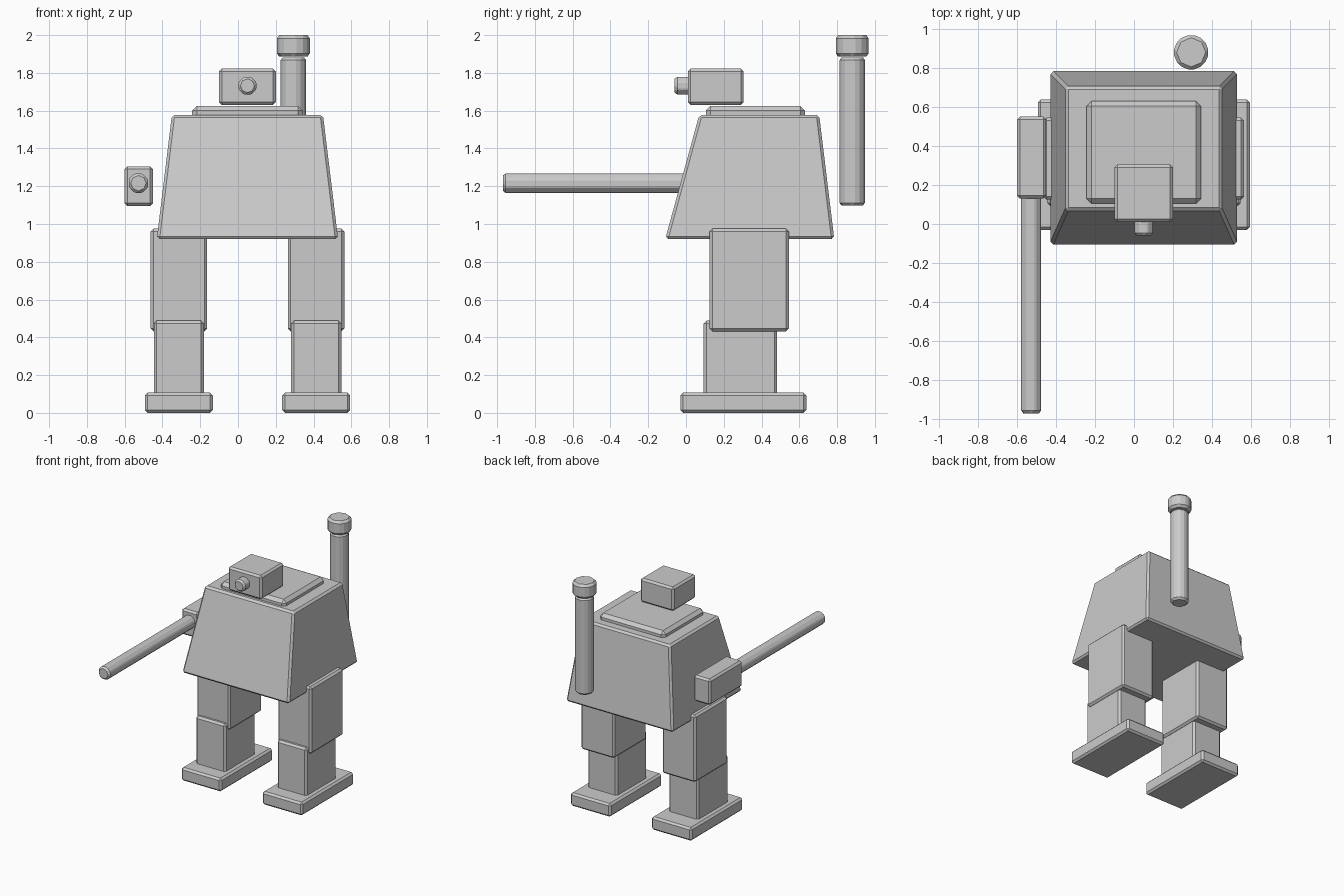
import bpy, bmesh, math
from mathutils import Matrix

if "Cube" in bpy.data.objects:
    bpy.data.objects.remove(bpy.data.objects["Cube"])


def finish(name, bm, bevel):
    bmesh.ops.recalc_face_normals(bm, faces=bm.faces)
    mesh = bpy.data.meshes.new(name)
    bm.to_mesh(mesh)
    bm.free()
    ob = bpy.data.objects.new(name, mesh)
    bpy.context.collection.objects.link(ob)
    mod = ob.modifiers.new("Chamfer", "BEVEL")
    mod.width = bevel
    mod.segments = 1
    mod.limit_method = "ANGLE"
    mod.angle_limit = math.radians(30)
    return ob


def frustum(name, bottom, top, z0, z1, bevel=0.015):
    """Block between two rectangles, each given as (x0, x1, y0, y1)."""
    bm = bmesh.new()
    bmesh.ops.create_cube(bm, size=1)
    for v in bm.verts:
        x0, x1, y0, y1 = top if v.co.z > 0 else bottom
        v.co = (x1 if v.co.x > 0 else x0,
                y1 if v.co.y > 0 else y0,
                z1 if v.co.z > 0 else z0)
    return finish(name, bm, bevel)


def box(name, x, y, z, bevel=0.015):
    return frustum(name, (*x, *y), (*x, *y), *z, bevel)


def rod(name, centre, radius, length, along_y=False, bevel=0.015):
    """Eight-sided rod with chamfered edges."""
    bm = bmesh.new()
    bmesh.ops.create_cone(bm, cap_ends=True, segments=8,
                          radius1=radius, radius2=radius, depth=length)
    mat = Matrix.Translation(centre)
    if along_y:
        mat = mat @ Matrix.Rotation(math.radians(90), 4, "X")
    bm.transform(mat)
    return finish(name, bm, bevel)


# Tapered hull and roof hatch
frustum("hull", (-0.43, 0.53, -0.11, 0.785), (-0.35, 0.45, 0.07, 0.705), 0.92, 1.578)
box("roof_hatch", (-0.243, 0.343), (0.105, 0.63), (1.55, 1.625), 0.025)

# Head with its lens
box("head", (-0.10, 0.20), (0.01, 0.305), (1.63, 1.823))
rod("lens", (0.05, -0.015, 1.732), 0.053, 0.09, True)

# Legs
for side, cx in (("left", -0.313), ("right", 0.414)):
    box(side + "_upper_leg", (cx - 0.15, cx + 0.15), (0.125, 0.545), (0.432, 0.975))
    box(side + "_lower_leg", (cx - 0.133, cx + 0.133), (0.093, 0.483), (0.09, 0.488))
    box(side + "_foot", (cx - 0.18, cx + 0.18), (-0.03, 0.637), (0, 0.107))

# Side gun
box("gun_housing", (-0.60, -0.45), (0.13, 0.55), (1.095, 1.305))
rod("gun_barrel", (-0.527, -0.41, 1.216), 0.057, 1.12, True)

# Exhaust stack behind the hull
rod("exhaust_pipe", (0.293, 0.88, 1.49), 0.073, 0.785)
rod("exhaust_cap", (0.293, 0.88, 1.943), 0.094, 0.115, bevel=0.018)
